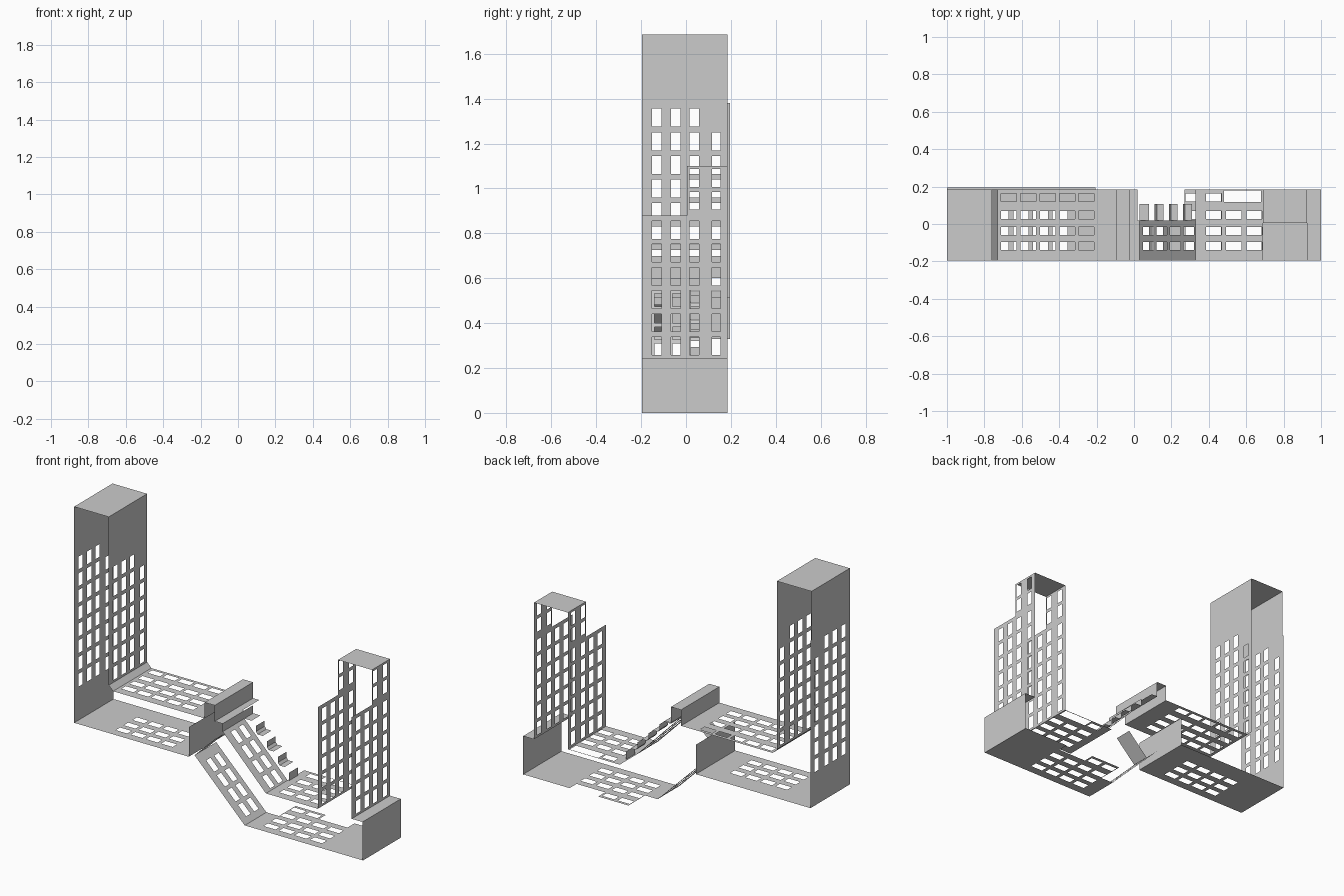
import bpy
from math import hypot

if "Cube" in bpy.data.objects:
    bpy.data.objects.remove(bpy.data.objects["Cube"])

Y0, Y1, Y2 = -0.195, 0.185, 0.195      # front edge, back edge, extended back edge
TOWER_COLS = [(-.152, -.11), (-.067, -.024), (.015, .057), (.115, .154)]
FLOOR_ROWS = [(-.14, -.097), (-.06, -.017), (.026, .069), (.121, .164)]


def panel(name, a, b, y0=Y0, y1=Y1, holes=()):
    """Flat sheet from a to b (x, z), spanning y0..y1; holes are (t0, t1, ya, yb), t = distance from a."""
    length = hypot(b[0] - a[0], b[1] - a[1])
    ts = sorted({0.0, length} | {min(max(t, 0), length) for h in holes for t in h[:2]})
    ys = sorted({y0, y1} | {min(max(y, y0), y1) for h in holes for y in h[2:]})
    verts, faces, index = [], [], {}

    def vert(t, y):
        if (t, y) not in index:
            index[t, y] = len(verts)
            f = t / length
            verts.append((a[0] + (b[0] - a[0]) * f, y, a[1] + (b[1] - a[1]) * f))
        return index[t, y]

    for t0, t1 in zip(ts, ts[1:]):
        for ya, yb in zip(ys, ys[1:]):
            tm, ym = (t0 + t1) / 2, (ya + yb) / 2
            if any(h[0] < tm < h[1] and h[2] < ym < h[3] for h in holes):
                continue
            faces.append([vert(t0, ya), vert(t1, ya), vert(t1, yb), vert(t0, yb)])
    mesh = bpy.data.meshes.new(name)
    mesh.from_pydata(verts, [], faces)
    obj = bpy.data.objects.new(name, mesh)
    bpy.context.collection.objects.link(obj)
    return obj


def strip(name, points, y0=Y0, y1=Y1):
    for i, (a, b) in enumerate(zip(points, points[1:])):
        panel(f"{name}_{i + 1}", a, b, y0, y1)


def windows(start, size, pitch, count, cols):
    return [(start + i * pitch, start + i * pitch + size, *c) for i in range(count) for c in cols]


# Left tower: two window walls and a roof
def left_windows(base):
    return [h for h in windows(.54 - base, .08, .105, 8, TOWER_COLS)
            if not (h[1] + base > 1.3 and h[2] > .1)]


panel("left_tower_outer_wall", (-1, .33), (-1, 1.685), Y0, Y2,
      left_windows(.33) + [(1.05, 2, Y1, Y2)])
panel("left_tower_inner_wall", (-.76, .63), (-.76, 1.685), holes=left_windows(.63))
panel("left_tower_roof", (-1, 1.685), (-.76, 1.685))
panel("left_tower_chamfer", (-.76, .63), (-.73, .6))

# Left wing: upper and lower decks with the end wall
panel("left_upper_deck", (-.73, .6), (-.095, .6), holes=windows(.02, .083, .1035, 5, FLOOR_ROWS))
panel("left_lower_deck", (-1, .33), (-.205, .33), Y0, Y2, windows(.25, .08, .105, 4, FLOOR_ROWS[:3]))
panel("left_end_wall", (-.205, .33), (-.205, .515), Y0, Y2)

# Raised ridge between the wings
strip("ridge", [(-.095, .6), (-.095, .7), (-.025, .7), (-.025, .6), (.018, .6)])
strip("ridge_lip", [(.018, .6), (.03, .6), (.03, .55)], Y0, .02)

# Sloping ramps with windows
panel("upper_ramp", (.03, .55), (.33, .243), Y0, .02, windows(.025, .08, .104, 4, FLOOR_ROWS[:2]))
panel("lower_ramp", (.183, .003), (-.165, .35), Y0, .02, windows(.04, .08, .104, 4, FLOOR_ROWS[:2]))
panel("lower_ramp_flange", (-.165, .35), (-.03, .483), Y0, -.08)

# Stair treads beside the upper ramp
strip("stair_top", [(.03, .6), (.03, .55), (.08, .55)], .02, .107)
for i in range(3):
    x, z = .11 + i * .076, .525 - i * .077
    strip(f"stair_{i + 1}", [(x, z), (x, z - .035), (x + .012, z - .05), (x + .047, z - .05)], .02, .107)
panel("stair_bottom", (.34, .243), (.34, .293), .02, .107)

# Right wing decks
UP = windows(.055, .083, .108, 3, FLOOR_ROWS[:3]) + [(.055, .138, .121, .164), (.152, .35, .118, .18)]
panel("right_upper_deck", (.33, .243), (.69, .243), holes=UP)
LOW = (windows(.092, .083, .108, 4, FLOOR_ROWS[:3]) + windows(.092, .083, .108, 2, FLOOR_ROWS[3:])
       + [(0, .087, .02, .2), (.297, .495, .116, .2)])
panel("right_lower_deck", (.183, .003), (1, .003), holes=LOW)
panel("right_end_wall", (1, 0), (1, .243))
panel("right_ledge", (.925, .243), (1, .243))

# Right tower: stepped window walls and a half-depth roof
RT = (windows(.015, .08, .1035, 6, TOWER_COLS) + windows(.662, .08, .102, 2, TOWER_COLS[2:])
      + [(.637, 2, -.2, .005)])
for side, x in (("inner", .69), ("outer", .925)):
    panel(f"right_tower_{side}_wall", (x, .243), (x, 1.1), holes=RT)
panel("right_tower_roof", (.69, 1.1), (.925, 1.1), .005, Y1)
